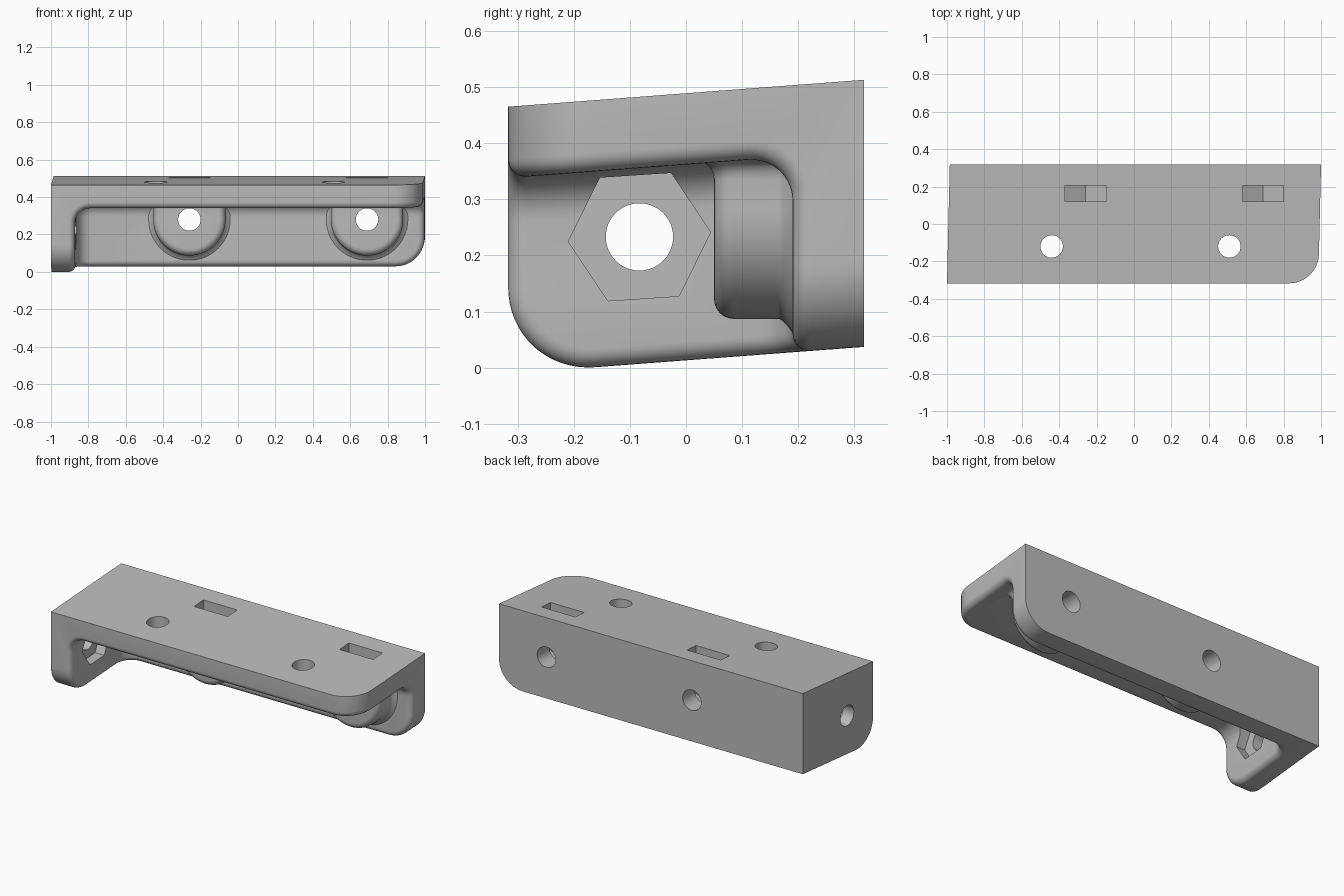
import bpy, bmesh, math
from mathutils import Vector

if "Cube" in bpy.data.objects:
    bpy.data.objects.remove(bpy.data.objects["Cube"])

X, Y, Z0, Z1 = 0.9925, 0.317, 0.013, 0.489   # outer half sizes, bottom and top
WALL, CORNER, FILLET, RIM = 0.127, 0.155, 0.08, 0.033
HOLE, NUT = 0.06, 0.127
BOSS_X, BOSS_Z = (-0.26, 0.69), 0.28

grey = bpy.data.materials.new("plain grey")
grey.diffuse_color = (0.5, 0.5, 0.5, 1)
grey.use_nodes = True
grey.node_tree.nodes["Principled BSDF"].inputs["Base Color"].default_value = grey.diffuse_color


def make(name, bm):
    bmesh.ops.recalc_face_normals(bm, faces=bm.faces)
    me = bpy.data.meshes.new(name)
    bm.to_mesh(me)
    bm.free()
    me.materials.append(grey)
    ob = bpy.data.objects.new(name, me)
    bpy.context.collection.objects.link(ob)
    return ob


def combine(target, tool, op):
    mod = target.modifiers.new(op, 'BOOLEAN')
    mod.operation, mod.object, mod.solver = op, tool, 'EXACT'
    bpy.context.view_layer.objects.active = target
    bpy.ops.object.modifier_apply(modifier=mod.name)
    bpy.data.objects.remove(tool)


def rounded_box(name, lo, hi, corner, radius, segs):
    """Box whose three edges meeting at one corner are rounded."""
    bm = bmesh.new()
    bmesh.ops.create_cube(bm, size=1)
    for v in bm.verts:
        v.co = Vector([hi[i] if v.co[i] > 0 else lo[i] for i in range(3)])
    c = Vector([(lo, hi)[corner[i]][i] for i in range(3)])
    edges = [e for e in bm.edges if any((v.co - c).length < 1e-5 for v in e.verts)]
    bmesh.ops.bevel(bm, geom=edges, offset=radius, segments=segs, profile=0.5, affect='EDGES')
    return make(name, bm)


def prism(name, points, axis, a, b):
    """Extrude a closed outline along an axis; points are the other two coordinates."""
    bm = bmesh.new()
    rings = []
    for d in (a, b):
        ring = []
        for p in points:
            co = list(p)
            co.insert(axis, d)
            ring.append(bm.verts.new(co))
        rings.append(ring)
        bm.faces.new(ring)
    n = len(points)
    for i in range(n):
        j = (i + 1) % n
        bm.faces.new((rings[0][i], rings[0][j], rings[1][j], rings[1][i]))
    return make(name, bm)


def circle(u, v, r, n=48, turn=0.0):
    return [(u + r * math.cos(turn + math.tau * i / n), v + r * math.sin(turn + math.tau * i / n))
            for i in range(n)]


# three-walled shell: outer block minus inner pocket
bracket = rounded_box("corner_bracket", (-X, -Y, Z0), (X, Y, Z1), (1, 0, 0), CORNER, 16)
pocket = rounded_box("pocket_cutter", (-X + WALL, -2, -2), (2, Y - WALL, Z1 - WALL),
                     (0, 1, 1), FILLET, 10)
combine(bracket, pocket, 'DIFFERENCE')

# round the open rim, then lean the shell
bm = bmesh.new()
bm.from_mesh(bracket.data)
bmesh.ops.remove_doubles(bm, verts=bm.verts, dist=1e-5)


def inside(v):
    return v.co.x > -X + 0.001 and v.co.y < Y - 0.001 and v.co.z < Z1 - 0.001


rim = [e for e in bm.edges if len(e.link_faces) == 2 and e.calc_face_angle() > 0.6
       and all(inside(v) for v in e.verts)]
bmesh.ops.bevel(bm, geom=rim, offset=RIM, segments=6, profile=0.5, affect='EDGES')
for v in bm.verts:
    v.co.x += 0.0236 * v.co.y
    v.co.z += 0.0756 * v.co.y
bm.to_mesh(bracket.data)
bm.free()


# bolt boss: U-shaped loft with rounded face, flared root and flared top
def boss(cx):
    quarter = [math.pi / 2 * i / 6 for i in range(7)]
    face_y, root_y, r, f = 0.05, 0.19, 0.193, 0.035
    rings = [(0.25, r + 0.025)]
    rings += [(root_y - 0.025 * math.sin(a), r + 0.025 * (1 - math.sin(a)) ** 1.5) for a in quarter]
    rings += [(face_y + f * (1 - math.sin(a)), r - f * (1 - math.cos(a))) for a in quarter]
    # half outline from top to bottom: (z offset, side factor, down factor, flare)
    half = [(0.13, 1, 0, f), (0.09, 1, 0, f)]
    half += [(0.09 - f * math.sin(a), 1, 0, f * (1 - math.sin(a)) ** 1.0) for a in quarter[1:]]
    half = half[:2] + [(0.09 - f * (1 - math.cos(a)), 1, 0, f * (1 - math.sin(a))) for a in quarter[1:]]
    half += [(0, math.cos(math.pi / 2 * i / 14), math.sin(math.pi / 2 * i / 14), 0) for i in range(15)]
    bm = bmesh.new()
    loft = []
    for y, rad in rings:
        def vert(side, h):
            dz, c, s, fl = h
            return bm.verts.new((cx + side * (rad * c + fl),
                                 y - (fl if y < 0.12 else 0), BOSS_Z + dz - rad * s))
        loft.append([vert(-1, h) for h in half] + [vert(1, h) for h in half[-2::-1]])
    n = len(loft[0])
    for a, b in zip(loft, loft[1:]):
        for i in range(n):
            j = (i + 1) % n
            bm.faces.new((a[i], a[j], b[j], b[i]))
    for ring in (loft[0], loft[-1]):           # strips across both ends
        for i in range(n // 2):
            quad = [ring[i], ring[i + 1], ring[n - 2 - i], ring[n - 1 - i]]
            bm.faces.new(list(dict.fromkeys(quad)))
    return make("bolt_boss", bm)


for cx in BOSS_X:
    combine(bracket, boss(cx), 'UNION')

for cx in BOSS_X:
    # bolt hole through the back wall
    combine(bracket, prism("back_hole", circle(cx, BOSS_Z, HOLE), 1, -0.2, 0.6), 'DIFFERENCE')
    # nut slot dropped in from the top, pointed at the bottom
    w = NUT * math.cos(math.pi / 6)
    slot = [(cx - w, 0.7), (cx - w, BOSS_Z - NUT / 2), (cx, BOSS_Z - NUT),
            (cx + w, BOSS_Z - NUT / 2), (cx + w, 0.7)]
    combine(bracket, prism("nut_slot", slot, 1, 0.12, 0.205), 'DIFFERENCE')
    # bolt hole through the top wall
    combine(bracket, prism("top_hole", circle(cx - 0.18, -0.12, HOLE), 2, 0.2, 0.8), 'DIFFERENCE')

# end wall bolt hole and hexagonal nut recess
combine(bracket, prism("end_hole", circle(-0.083, 0.233, HOLE), 0, -1.2, -0.6), 'DIFFERENCE')
combine(bracket, prism("nut_recess", circle(-0.083, 0.233, NUT, 6, 0.066), 0, -0.925, -0.7), 'DIFFERENCE')

bpy.ops.object.select_all(action='DESELECT')
bracket.select_set(True)
bpy.context.view_layer.objects.active = bracket
bpy.ops.object.shade_smooth_by_angle(angle=math.radians(30))
